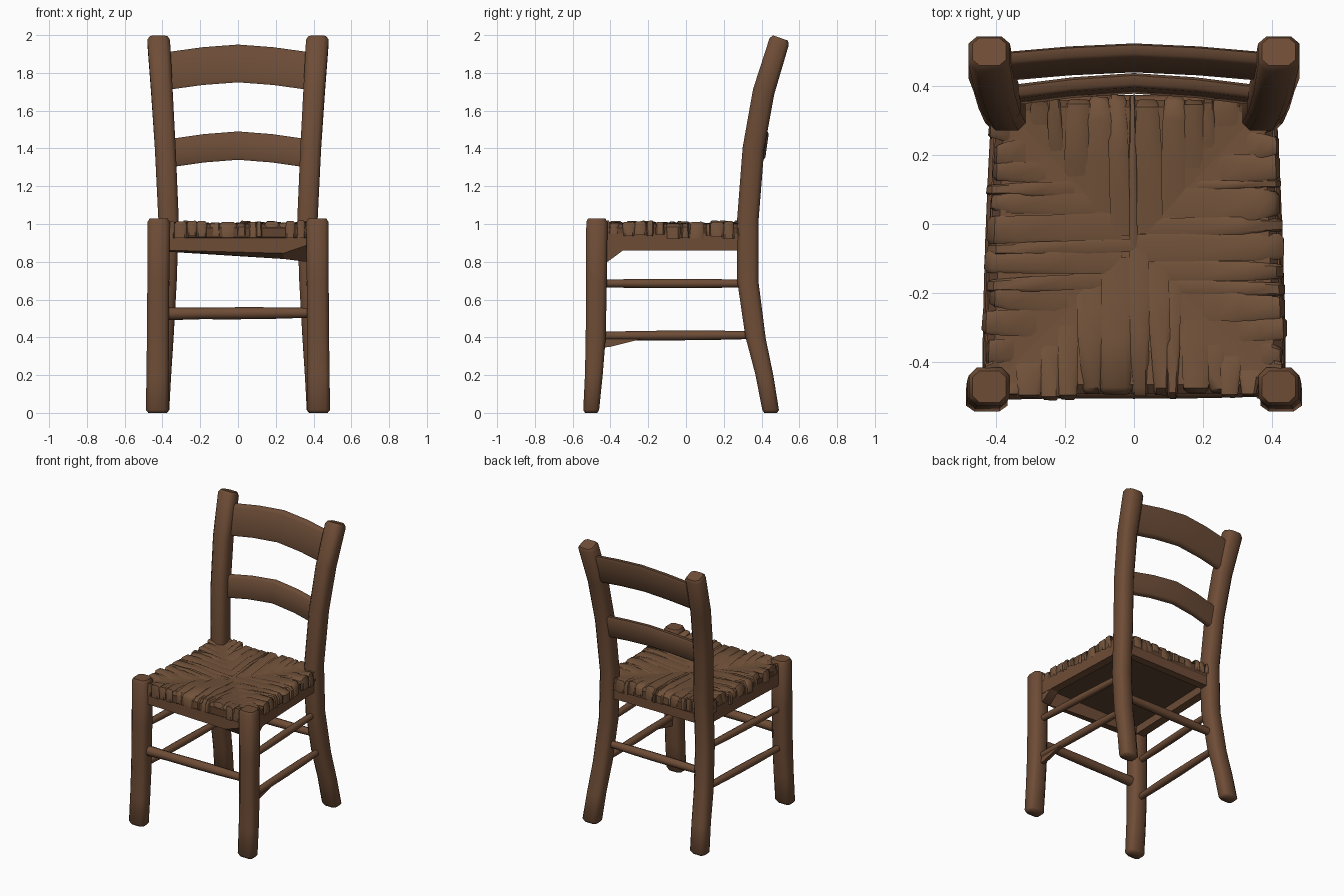
import bpy, bmesh, math, random
from mathutils import Vector

if "Cube" in bpy.data.objects:
    bpy.data.objects.remove(bpy.data.objects["Cube"])

random.seed(4)


def material(name, rgb):
    m = bpy.data.materials.new(name)
    m.diffuse_color = (*rgb, 1)
    m.use_nodes = True
    m.node_tree.nodes["Principled BSDF"].inputs["Base Color"].default_value = m.diffuse_color
    return m


WOOD = material("brown wood", (0.156, 0.073, 0.037))
SLAT = material("slat brown", (0.150, 0.073, 0.038))
RUSH = material("woven rush", (0.168, 0.085, 0.043))
GAP = material("dark rush gap", (0.120, 0.056, 0.029))
UNDER = material("dark underside", (0.105, 0.062, 0.030))


def finish(name, bm, mats, angle=40, recalc=True):
    if recalc:
        bmesh.ops.recalc_face_normals(bm, faces=bm.faces)
    me = bpy.data.meshes.new(name)
    bm.to_mesh(me)
    bm.free()
    for m in mats:
        me.materials.append(m)
    ob = bpy.data.objects.new(name, me)
    bpy.context.collection.objects.link(ob)
    bpy.ops.object.select_all(action='DESELECT')
    ob.select_set(True)
    bpy.context.view_layer.objects.active = ob
    if angle:
        bpy.ops.object.shade_smooth_by_angle(angle=math.radians(angle))
    return ob


def loft(name, rings, mat, angle=40):
    """Skin closed rings of points and cap both ends."""
    bm = bmesh.new()
    loops = [[bm.verts.new(p) for p in r] for r in rings]
    n = len(loops[0])
    for a, b in zip(loops, loops[1:]):
        for i in range(n):
            bm.faces.new((a[i], a[(i + 1) % n], b[(i + 1) % n], b[i]))
    bm.faces.new(loops[0])
    bm.faces.new(loops[-1])
    return finish(name, bm, [mat], angle)


def post_ring(x, y, z, hx, hy, tilt=0.0):
    """Square section with cut corners."""
    k = 0.6
    pts = [(1, -k), (1, k), (k, 1), (-k, 1), (-1, k), (-1, -k), (-k, -1), (k, -1)]
    return [(x + u * hx, y + v * hy, z - tilt * v * hy) for u, v in pts]


def rod(name, p, q, r, ends=(0.8, 0.8), sides=8):
    """Turned stretcher, a little thicker in the middle."""
    p, q = Vector(p), Vector(q)
    d = (q - p).normalized()
    u = d.cross(Vector((0, 0, 1))).normalized()
    v = u.cross(d)
    rings = []
    for t, f in ((0, ends[0]), (0.25, 0.95), (0.5, 1.0), (0.75, 0.95), (1, ends[1])):
        c = p.lerp(q, t)
        rings.append([c + (u * math.cos(a) + v * math.sin(a)) * r * f
                      for a in (2 * math.pi * i / sides for i in range(sides))])
    loft(name, rings, WOOD, 55)


# Legs, side rails and side stretchers, mirrored left and right
for s, side in ((-1, "left"), (1, "right")):
    loft("front_leg_" + side, [post_ring(s * x, y, z, h, g) for x, y, z, h, g in (
        (.427, -.502, .0, .048, .032), (.427, -.502, .015, .060, .042),
        (.426, -.488, .2, .059, .047), (.424, -.478, .4, .058, .053),
        (.422, -.474, .7, .058, .055), (.420, -.472, 1.01, .059, .056),
        (.420, -.472, 1.03, .048, .046))], WOOD, 55)
    loft("rear_leg_" + side, [post_ring(s * x, y, z, h, g, t) for x, y, z, h, g, t in (
        (.422, .448, .0, .046, .034, 0), (.422, .448, .015, .058, .044, 0),
        (.410, .415, .2, .056, .048, .1), (.396, .368, .4, .055, .054, .1),
        (.378, .327, .7, .054, .056, 0), (.368, .328, 1.03, .054, .057, 0),
        (.385, .357, 1.4, .055, .057, .1), (.403, .411, 1.7, .057, .056, .25),
        (.420, .493, 1.965, .060, .051, .35), (.420, .500, 1.985, .048, .040, .35))], WOOD, 55)
    loft("side_rail_" + side, [
        [(s * (x - .06), y, .86), (s * x, y, .86), (s * x, y, .95), (s * (x - .06), y, .95)]
        for x, y in ((.435, -.45), (.405, .32))], WOOD)
    rod("upper_stretcher_" + side, (s * .42, -.46, .685), (s * .378, .32, .685), .025)
    rod("lower_stretcher_" + side, (s * .42, -.46, .408), (s * .392, .35, .412), .026)

# Wedges behind the right front leg, under the rail and the lower stretcher
loft("rail_wedge", [[(x, -.46, .80), (x, -.415, .80), (x, -.32, .87), (x, -.46, .87)]
                    for x in (.365, .43)], WOOD)
loft("stretcher_wedge", [[(x, -.44, .345), (x, -.40, .350), (x, -.22, .395), (x, -.44, .41)]
                         for x in (.405, .43)], WOOD)

# Front and rear stretchers
rod("front_stretcher", (-.40, -.475, .525), (.40, -.475, .53), .032, (1.1, .8))
rod("rear_stretcher", (-.38, .345, .525), (.38, .345, .53), .030)

# Front rail with a sagging lower edge, and straight rear rail
loft("front_rail", [[(x, -.49, zf), (x, -.42, zb), (x, -.42, .95), (x, -.49, .95)]
                    for x, zf, zb in ((-.40, .862, .855), (.24, .845, .815), (.40, .90, .795))], WOOD, 20)
loft("rear_rail", [[(x, .30, .86), (x, .355, .86), (x, .355, .95), (x, .30, .95)]
                   for x in (-.37, .37)], WOOD)


def slat(name, zc, height, yc, bow, arch, lean, half):
    """Curved ladder-back slat, arched upward and bowed backward."""
    rings = []
    for t in (-1, -.5, 0, .5, 1):
        f = 1 - abs(t) ** 1.5
        ring = []
        for v, w in ((-.5, -.6), (-.42, -1), (.42, -1), (.5, -.6),
                     (.5, .6), (.42, 1), (-.42, 1), (-.5, .6)):
            ring.append((t * half, yc + bow * f + lean * v * height + .021 * w,
                         zc + arch * f + v * height))
        rings.append(ring)
    loft(name, rings, SLAT, 55)


slat("top_slat", 1.810, .20, .457, .025, .040, .25, .375)
slat("lower_slat", 1.375, .150, .373, .035, .040, .14, .36)

# Seat core: slightly dished tapered slab under the rush, dark underneath
corners = [Vector((-.44, -.50, 0)), Vector((.44, -.50, 0)),
           Vector((.405, .365, 0)), Vector((-.405, .365, 0))]
centre = Vector((0, -.06, 0))
bm = bmesh.new()
rings = [[bm.verts.new((c.x * f, c.y * f, z)) for c in corners]
         for f, z in ((.96, .915), (.985, .93), (.985, .98), (.93, 1.0))]
hub = bm.verts.new((0, centre.y, .975))
for i in range(4):
    j = (i + 1) % 4
    for lo, hi in zip(rings, rings[1:]):
        f = bm.faces.new((lo[i], lo[j], hi[j], hi[i]))
        f.material_index = 2
    bm.faces.new((rings[-1][i], rings[-1][j], hub))
bm.faces.new(rings[0]).material_index = 1
finish("seat_core", bm, [RUSH, UNDER, GAP], 0)

# Rush strands: four fans, flush near the middle, splitting apart over each rail
bm = bmesh.new()
COUNT = 15
for k in range(4):
    a, b = corners[k], corners[(k + 1) % 4]
    along = (b - a).normalized()
    out = Vector((along.y, -along.x, 0))
    cuts = [(i + (random.uniform(-.35, .35) if 0 < i < COUNT else 0)) / COUNT
            for i in range(COUNT + 1)]
    for t0, t1 in zip(cuts, cuts[1:]):
        t = (t0 + t1) / 2
        width = (b - a).length * (t1 - t0)
        edge = a.lerp(b, t) + out * random.uniform(-.010, .014)
        inner = centre.lerp(a if t < .5 else b, abs(2 * t - 1))
        lift = random.uniform(-.006, .012)
        skew = random.uniform(-.012, .012)
        split = random.uniform(.45, .8)
        tip = random.uniform(.36, .56)
        # distance along strand, height, half width, edge drop
        stations = ((-.04, .982, .52, .002), (split * .5, .995, .53, .002),
                    (split, 1.007 + lift * .3, .53, .003),
                    (.94, 1.008 + lift, tip, .014), (1, .985, tip, .012),
                    (1, .935 + random.uniform(-.012, .010), .45, .012))
        rows = []
        for d, z, w, drop in stations:
            c = inner.lerp(edge, d) + along * skew * d
            row = []
            for u, e in ((-1, 1), (-.7, .15), (.65, 0), (1, 1)):
                p = c + along * (u * w * width)
                p.z = z - (drop * e if d < 1 else 0)
                if d >= 1:
                    p -= out * drop * e
                row.append(bm.verts.new(p))
            rows.append(row)
        for r, q in zip(rows, rows[1:]):
            for m in range(3):
                bm.faces.new((r[m], q[m], q[m + 1], r[m + 1]))
finish("rush_seat", bm, [RUSH], 45, recalc=False)
